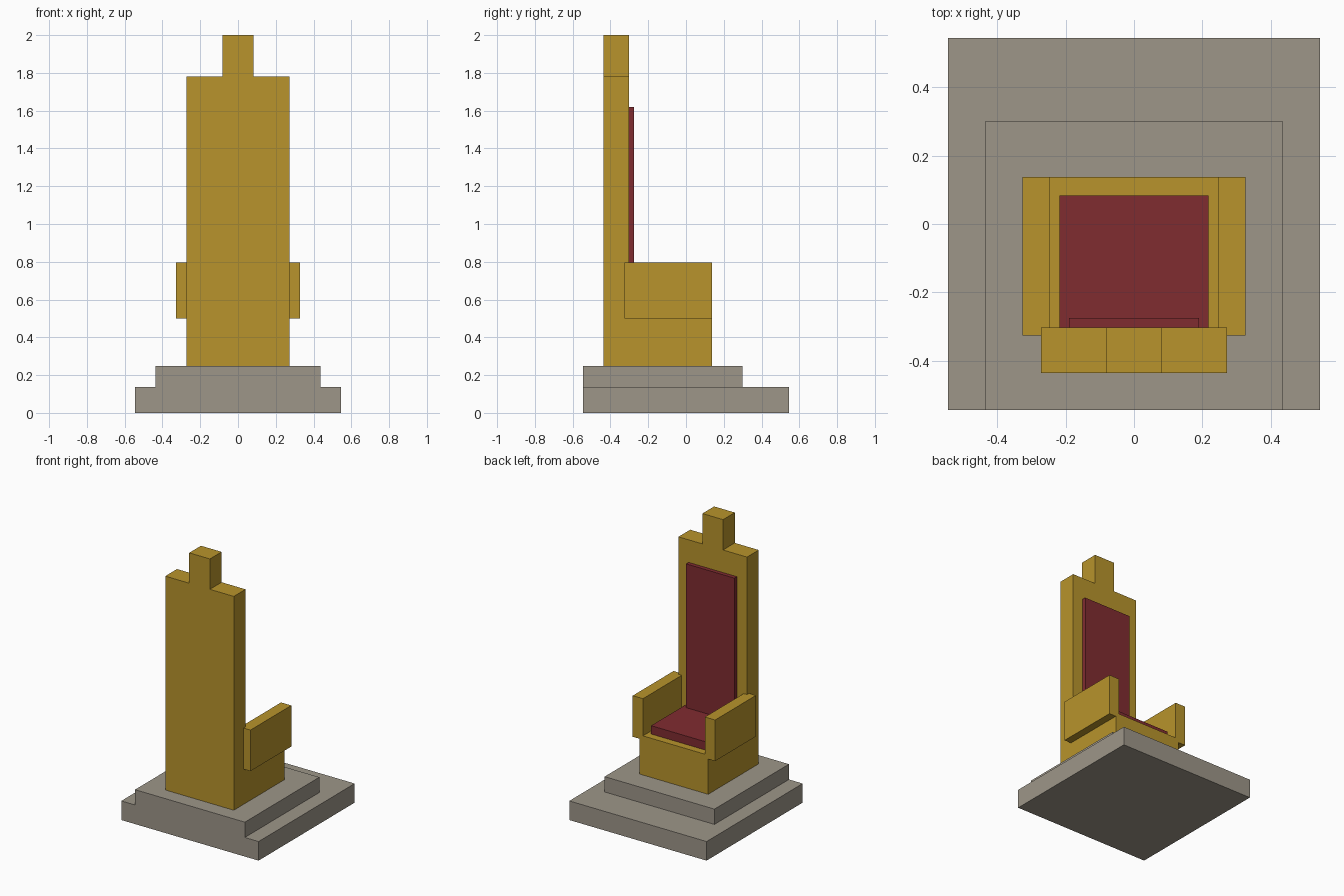
import bpy
import bmesh

cube = bpy.data.objects.get("Cube")
if cube:
    bpy.data.objects.remove(cube, do_unlink=True)


def make_material(name, rgb):
    mat = bpy.data.materials.new(name)
    mat.use_nodes = True
    colour = (*rgb, 1.0)
    mat.diffuse_color = colour
    mat.node_tree.nodes["Principled BSDF"].inputs["Base Color"].default_value = colour
    return mat


stone = make_material("grey stone", (0.337, 0.305, 0.25))
gold = make_material("gold", (0.479, 0.296, 0.025))
velvet = make_material("red velvet", (0.216, 0.025, 0.03))


def add_object(name, bm, mat):
    bmesh.ops.recalc_face_normals(bm, faces=bm.faces)
    mesh = bpy.data.meshes.new(name)
    bm.to_mesh(mesh)
    bm.free()
    mesh.materials.append(mat)
    obj = bpy.data.objects.new(name, mesh)
    bpy.context.collection.objects.link(obj)
    return obj


def box(name, x, y, z, mat):
    """Box from (low, high) ranges along each axis."""
    bm = bmesh.new()
    bmesh.ops.create_cube(bm, size=1)
    for v in bm.verts:
        v.co = [r[0] if c < 0 else r[1] for c, r in zip(v.co, (x, y, z))]
    return add_object(name, bm, mat)


def half_profile(name, points, y, mat):
    """Mirror an x-z half outline and extrude it along y."""
    outline = points + [(-px, pz) for px, pz in reversed(points)]
    bm = bmesh.new()
    face = bm.faces.new([bm.verts.new((px, y[0], pz)) for px, pz in outline])
    new = bmesh.ops.extrude_face_region(bm, geom=[face])["geom"]
    moved = [g for g in new if isinstance(g, bmesh.types.BMVert)]
    bmesh.ops.translate(bm, verts=moved, vec=(0, y[1] - y[0], 0))
    return add_object(name, bm, mat)


# Stepped plinth, both steps flush behind the backrest
box("lower_step", (-0.545, 0.545), (-0.545, 0.545), (0, 0.137), stone)
box("upper_step", (-0.436, 0.436), (-0.545, 0.3), (0.137, 0.247), stone)

# Tall backrest with a raised central block
half_profile("backrest",
             [(0.272, 0.247), (0.272, 1.782), (0.082, 1.782), (0.082, 2.0)],
             (-0.436, -0.303), gold)

# Seat block and arms
box("seat_block", (-0.272, 0.272), (-0.303, 0.137), (0.247, 0.528), gold)
for side, s in (("left", 1), ("right", -1)):
    box(side + "_arm", sorted((s * 0.246, s * 0.327)), (-0.326, 0.137),
        (0.5, 0.795), gold)

# Upholstery
box("seat_cushion", (-0.219, 0.219), (-0.303, 0.083), (0.528, 0.588), velvet)
box("back_panel", (-0.191, 0.191), (-0.303, -0.275), (0.588, 1.62), velvet)
